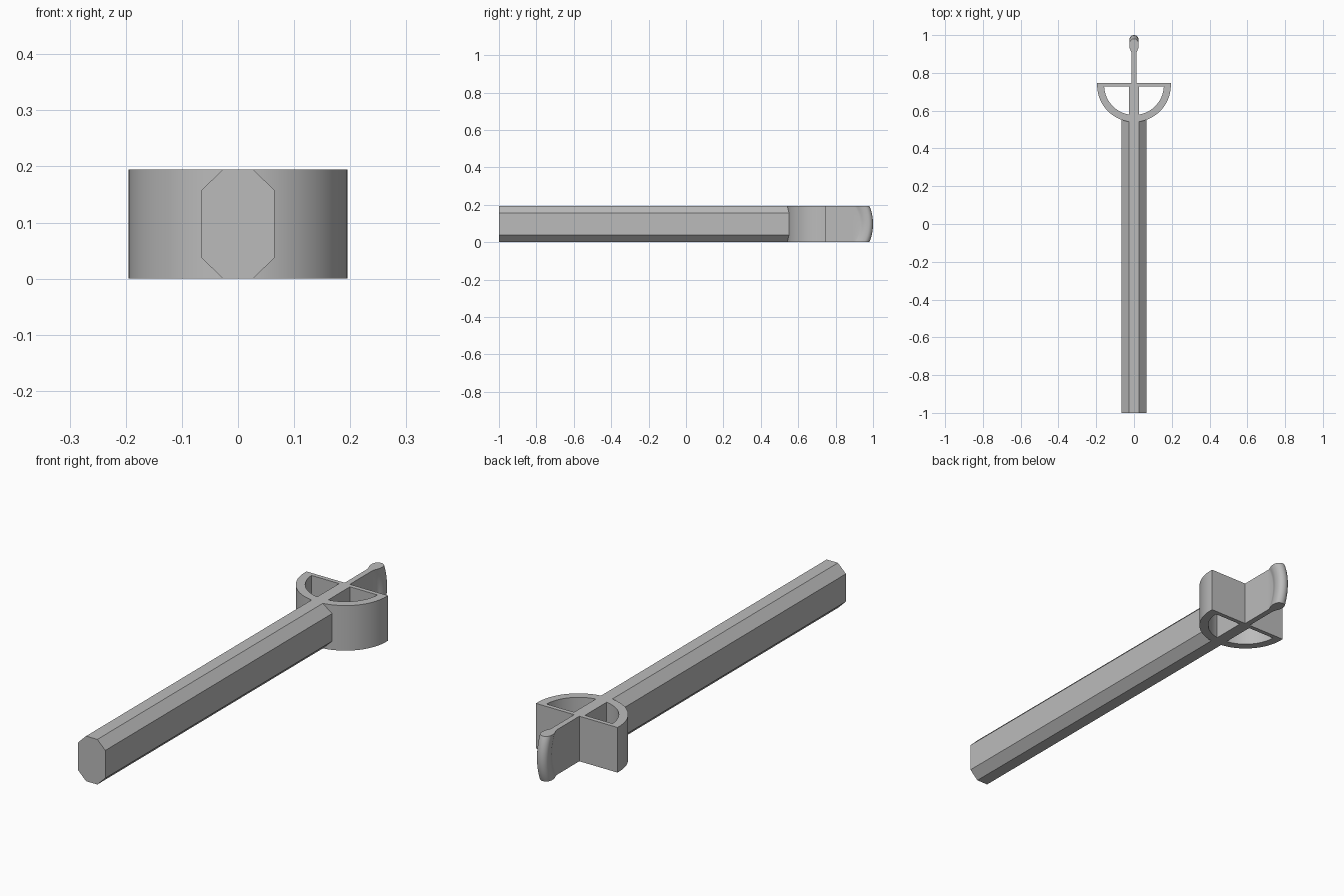
import bpy, bmesh, math

if "Cube" in bpy.data.objects:
    bpy.data.objects.remove(bpy.data.objects["Cube"])

HEIGHT = 0.195
MID = HEIGHT / 2
GUARD_Y, OUTER, INNER = 0.735, 0.195, 0.158
BAR_FRONT, BAR_BACK = 0.728, 0.747
SPINE, BLADE, BLADE_END = 0.026, 0.0125, 0.895

grey = bpy.data.materials.new("plain grey")
grey.use_nodes = True
colour = (0.5, 0.5, 0.5, 1)
grey.diffuse_color = colour
grey.node_tree.nodes["Principled BSDF"].inputs["Base Color"].default_value = colour


def finish(obj):
    obj.data.materials.clear()
    obj.data.materials.append(grey)
    bpy.ops.object.select_all(action="DESELECT")
    obj.select_set(True)
    bpy.context.view_layer.objects.active = obj
    bpy.ops.object.shade_smooth_by_angle(angle=math.radians(30))


def loft(name, rings):
    """Skin closed rings of points and cap both ends."""
    bm = bmesh.new()
    loops = [[bm.verts.new(p) for p in ring] for ring in rings]
    n = len(loops[0])
    for a, b in zip(loops, loops[1:]):
        for i in range(n):
            j = (i + 1) % n
            bm.faces.new((a[i], a[j], b[j], b[i]))
    bm.faces.new(loops[0])
    bm.faces.new(loops[-1])
    bmesh.ops.recalc_face_normals(bm, faces=bm.faces)
    mesh = bpy.data.meshes.new(name)
    bm.to_mesh(mesh)
    bm.free()
    obj = bpy.data.objects.new(name, mesh)
    bpy.context.collection.objects.link(obj)
    finish(obj)


def front_y(x, radius):
    return GUARD_Y - math.sqrt(radius ** 2 - x ** 2)


def arc(radius, start, end, steps):
    return [(radius * math.cos(t), GUARD_Y + radius * math.sin(t))
            for t in (start + (end - start) * i / steps for i in range(steps + 1))]


# Eight-sided shaft, its back end following the curved guard
quarter = [(0.065, 0.06), (0.027, MID)]
right = quarter + [(-x, z) for x, z in reversed(quarter)]
octagon = right + [(-x, -z) for x, z in right]
loft("shaft", [[(x, -1, MID + z) for x, z in octagon],
               [(x, front_y(x, OUTER) + 0.002, MID + z) for x, z in octagon]])

# Half-round guard with crossbar, spine and thin grip blade: one outline, two holes
outline = [(-OUTER, BAR_BACK)] + arc(OUTER, math.pi, 2 * math.pi, 64) + [
    (OUTER, BAR_BACK), (BLADE, BAR_BACK), (BLADE, BLADE_END),
    (-BLADE, BLADE_END), (-BLADE, BAR_BACK)]
start = -math.acos(SPINE / INNER)
end = math.asin((BAR_FRONT - GUARD_Y) / INNER)
hole = arc(INNER, start, end, 28) + [(SPINE, BAR_FRONT)]
curve = bpy.data.curves.new("guard", "CURVE")
curve.dimensions = "2D"
curve.fill_mode = "BOTH"
curve.extrude = MID
for points in (outline, hole, [(-x, y) for x, y in hole]):
    spline = curve.splines.new("POLY")
    spline.points.add(len(points) - 1)
    for p, (x, y) in zip(spline.points, points):
        p.co = (x, y, 0, 1)
    spline.use_cyclic_u = True
temp = bpy.data.objects.new("guard_outline", curve)
bpy.context.collection.objects.link(temp)
bpy.context.view_layer.update()
mesh = bpy.data.meshes.new_from_object(temp.evaluated_get(bpy.context.evaluated_depsgraph_get()))
bpy.data.objects.remove(temp)
bm = bmesh.new()
bm.from_mesh(mesh)
bmesh.ops.remove_doubles(bm, verts=bm.verts, dist=0.0001)
bmesh.ops.recalc_face_normals(bm, faces=bm.faces)
bmesh.ops.translate(bm, verts=bm.verts, vec=(0, 0, MID))
bm.to_mesh(mesh)
bm.free()
guard = bpy.data.objects.new("guard", mesh)
bpy.context.collection.objects.link(guard)
finish(guard)

# Bowed pommel: a bulb section turned about a sideways axis, cut flat top and bottom
AXIS_Y, BULB_R, BULB = 0.75, 0.225, 0.025
side = [(0.18, BLADE), (0.186, 0.014), (0.194, 0.018), (0.203, 0.022), (0.213, 0.0245)]
side += [(BULB_R + BULB * math.sin(t), BULB * math.cos(t))
         for t in (math.pi / 2 * i / 8 for i in range(8))]
rings = []
for k in range(25):
    z = HEIGHT * k / 24
    ys = [(w, AXIS_Y + math.sqrt(r ** 2 - (z - MID) ** 2)) for r, w in side]
    tip = (0, AXIS_Y + math.sqrt((BULB_R + BULB) ** 2 - (z - MID) ** 2))
    half = [(BLADE, BLADE_END)] + ys
    ring = half + [tip] + [(-x, y) for x, y in reversed(half)]
    rings.append([(x, y, z) for x, y in ring])
loft("pommel", rings)
